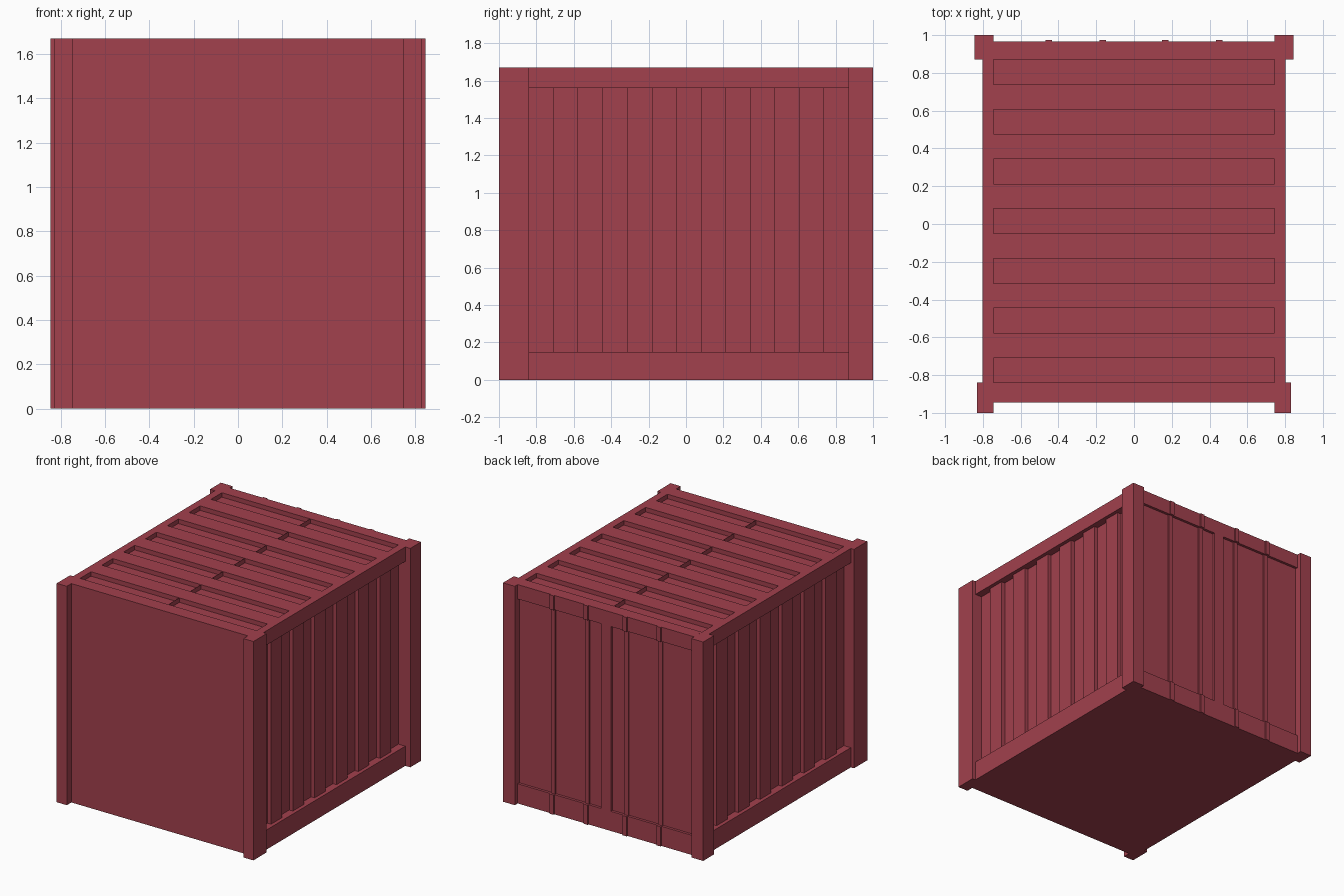
import bpy

if "Cube" in bpy.data.objects:
    bpy.data.objects.remove(bpy.data.objects["Cube"])

red = bpy.data.materials.new("container red")
red.diffuse_color = (0.36, 0.052, 0.075, 1)
red.use_nodes = True
red.node_tree.nodes["Principled BSDF"].inputs["Base Color"].default_value = red.diffuse_color

H = 1.67            # total height
IN = 0.745          # inner width limit of the recessed panels
Y0, Y1 = -0.84, 0.87  # recessed panel range along the length
Z0, Z1 = 0.15, 1.56   # recessed panel range in height
GROOVE = 1.636      # roof groove floor
STRIP = (Y1 - Y0) / 13


def mesh_object(name, verts, faces):
    me = bpy.data.meshes.new(name)
    me.from_pydata(verts, [], faces)
    me.materials.append(red)
    ob = bpy.data.objects.new(name, me)
    bpy.context.collection.objects.link(ob)
    return ob


def box(name, xs, ys, zs, mirror=False):
    """Box from ranges; optionally mirrored to the other side of x = 0."""
    v = [(x, y, z) for x in xs for y in ys for z in zs]
    f = [(0, 1, 3, 2), (4, 6, 7, 5), (0, 4, 5, 1),
         (2, 3, 7, 6), (0, 2, 6, 4), (1, 5, 7, 3)]
    ob = mesh_object(name, v, f)
    if mirror:
        m = ob.modifiers.new("mirror", 'MIRROR')
        m.use_mirror_merge = False
    return ob


# main body and end walls
box("body_core", (-IN, IN), (Y0, Y1), (0, GROOVE))
box("front_wall", (-IN, IN), (-0.945, Y0), (0, H))
box("door_wall", (-IN, IN), (Y1, 0.945), (0, H))

# corner posts
box("front_post", (IN, 0.83), (-1, Y0), (0, H), True)
box("back_post", (IN, 0.845), (Y1, 1), (0, H), True)

# side rails
box("bottom_side_rail", (IN, 0.803), (Y0, Y1), (0, Z0), True)
box("top_side_rail", (IN, 0.803), (Y0, Y1), (Z1, H), True)

# ribs between grooves on the sides and roof
for i in range(1, 13, 2):
    ys = (Y0 + i * STRIP, Y0 + (i + 1) * STRIP)
    box("side_rib", (IN, 0.775), ys, (Z0, Z1), True)
    box("roof_rib", (-IN, IN), ys, (GROOVE, H))

# thin centre divider in each roof groove
for i in range(0, 13, 2):
    a, b = Y0 + i * STRIP, Y0 + (i + 1) * STRIP
    box("roof_groove_divider", (-0.001, 0.001), (a, b), (GROOVE, H))

# door frame
box("door_sill", (-IN, IN), (0.945, 0.965), (0, Z0))
box("door_header", (-IN, IN), (0.945, 0.965), (Z1, H))
box("door_centre_post", (-0.042, 0.042), (0.945, 0.965), (Z0, Z1))

# lock rods, stepping in with the recessed doors
for x in (0.165, 0.452):
    xs = (x - 0.017, x + 0.017)
    box("lock_rod_bottom", xs, (0.965, 0.975), (0, Z0), True)
    box("lock_rod_middle", xs, (0.945, 0.956), (Z0, Z1), True)
    box("lock_rod_top", xs, (0.965, 0.975), (Z1, H), True)
